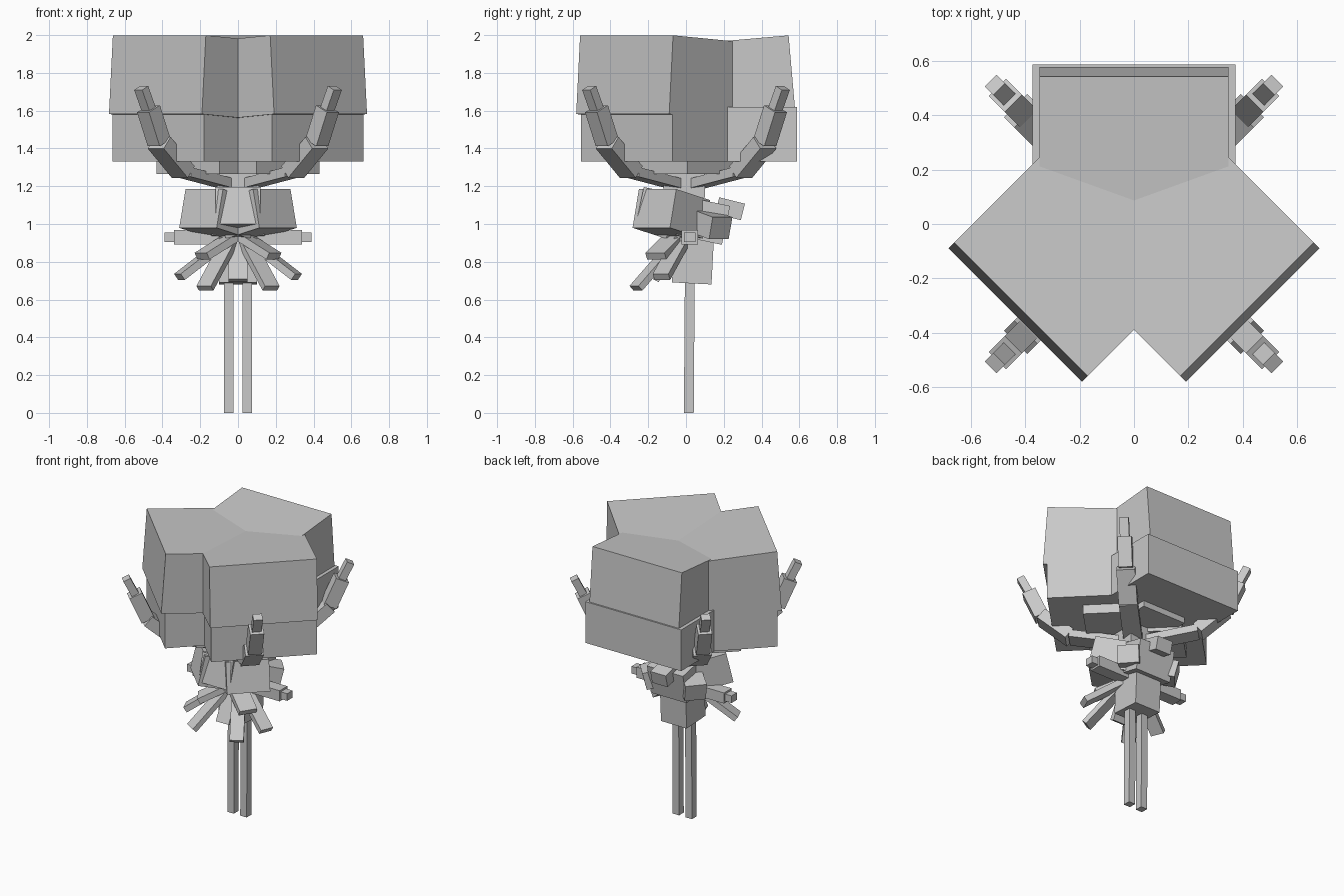
import bpy
from math import radians, sin, cos, pi
from mathutils import Vector, Matrix

if "Cube" in bpy.data.objects:
    bpy.data.objects.remove(bpy.data.objects["Cube"])

grey = bpy.data.materials.new("plain grey")
grey.use_nodes = True
grey.diffuse_color = (0.58, 0.58, 0.58, 1)
grey.node_tree.nodes["Principled BSDF"].inputs["Base Color"].default_value = (0.58, 0.58, 0.58, 1)


def place(name, matrix):
    bpy.ops.mesh.primitive_cube_add(size=1)
    obj = bpy.context.object
    obj.name = name
    obj.data.transform(matrix)
    obj.data.materials.append(grey)
    return obj


def block(name, yaw, out, side, z, tilt=0):
    """Box facing outward along yaw; ranges run outward, sideways and up; tilt lifts the outer end."""
    size = [r[1] - r[0] for r in (out, side, z)]
    mid = [(r[0] + r[1]) / 2 for r in (out, side, z)]
    pivot = Vector((out[1], mid[1], z[0]))
    lean = (Matrix.Translation(pivot) @ Matrix.Rotation(radians(-tilt), 4, 'Y')
            @ Matrix.Translation(-pivot))
    turn = Matrix.Rotation(radians(yaw), 4, 'Z')
    return place(name, turn @ lean @ Matrix.Translation(mid) @ Matrix.Diagonal((*size, 1)))


def beam(name, start, end, width, thick):
    """Square-ended bar from start to end, its width kept level."""
    a, b = Vector(start), Vector(end)
    along = (b - a).normalized()
    level = along.cross(Vector((0, 0, 1))).normalized()
    normal = level.cross(along)
    frame = Matrix((level, normal, along)).transposed().to_4x4()
    return place(name, Matrix.Translation((a + b) / 2) @ frame
                 @ Matrix.Diagonal((width, thick, (b - a).length, 1)))


# Head: two diagonal front lobes, each with upper, lower and base slabs
for label, yaw, s in (("left", -45, 1), ("right", -135, -1)):
    def span(a, b):
        return tuple(sorted((a * s, b * s)))
    block(label + "_lobe_upper", yaw, (-0.15, 0.546), span(-0.276, 0.42), (1.582, 2.0), 4)
    block(label + "_lobe_lower", yaw, (-0.1, 0.52), span(-0.265, 0.42), (1.33, 1.585))
    block(label + "_lobe_base", yaw, (-0.05, 0.3), span(-0.16, 0.31), (1.265, 1.34))
    # Chest blocks
    block(label + "_chest", yaw, (0.02, 0.28), span(-0.12, 0.16), (0.98, 1.19), 13)
    # Rear hip blocks
    block(label + "_rear_hip", 90 - 48 * s, (0.05, 0.26), (-0.07, 0.07), (0.92, 1.04), -14)

# Back lobe
block("back_lobe_upper", 90, (-0.05, 0.578), (-0.348, 0.348), (1.6, 2.0), 5)
block("back_lobe_lower", 90, (0.0, 0.587), (-0.373, 0.373), (1.33, 1.62))
block("back_lobe_base", 90, (0.0, 0.3), (-0.17, 0.17), (1.29, 1.34))

# Neck and torso
block("neck", 90, (-0.12, 0.1), (-0.11, 0.11), (1.14, 1.3))
block("front_chest", -90, (0.0, 0.265), (-0.12, 0.12), (1.0, 1.2), 12)
block("torso", 90, (-0.06, 0.19), (-0.14, 0.14), (0.89, 1.1), -12)
block("back_knob", 90, (0.15, 0.29), (-0.06, 0.06), (1.02, 1.11), -14)
block("pelvis", 90, (-0.075, 0.135), (-0.1, 0.1), (0.68, 0.92), -3)

# Four curved arms reaching up around the head
profile = ((0.06, 1.21), (0.41, 1.275), (0.59, 1.43), (0.67, 1.61), (0.725, 1.72))
widths = ((0.12, 0.05), (0.12, 0.08), (0.09, 0.09), (0.06, 0.05))
for label, angle in (("back_left", 45), ("back_right", 135),
                     ("front_right", 225), ("front_left", 315)):
    c, s = cos(radians(angle)), sin(radians(angle))
    points = [(r * c, r * s, z) for r, z in profile]
    for i, (w, t) in enumerate(widths):
        beam(f"{label}_arm_{i + 1}", points[i], points[i + 1], w, t)

# Mirrored parts: legs, side stubs and skirt petals
for label, s in (("left", 1), ("right", -1)):
    beam(label + "_leg", (0.05 * s, 0.015, 0), (0.05 * s, 0.02, 0.7), 0.05, 0.052)
    beam(label + "_stub", (0.1 * s, 0.02, 0.93), (0.34 * s, 0.02, 0.93), 0.085, 0.075)
    beam(label + "_stub_tip", (0.33 * s, 0.02, 0.93), (0.39 * s, 0.02, 0.93), 0.06, 0.05)
    beam(label + "_inner_petal", (0.03 * s, -0.03, 0.93), (0.175 * s, -0.265, 0.66), 0.09, 0.035)
    beam(label + "_outer_petal", (0.05 * s, -0.02, 0.92), (0.31 * s, -0.13, 0.72), 0.09, 0.04)
    beam(label + "_upper_petal", (0.0, -0.04, 0.95), (0.19 * s, -0.16, 0.83), 0.12, 0.04)
beam("middle_petal", (0, -0.04, 0.94), (0, -0.16, 0.7), 0.1, 0.035)
